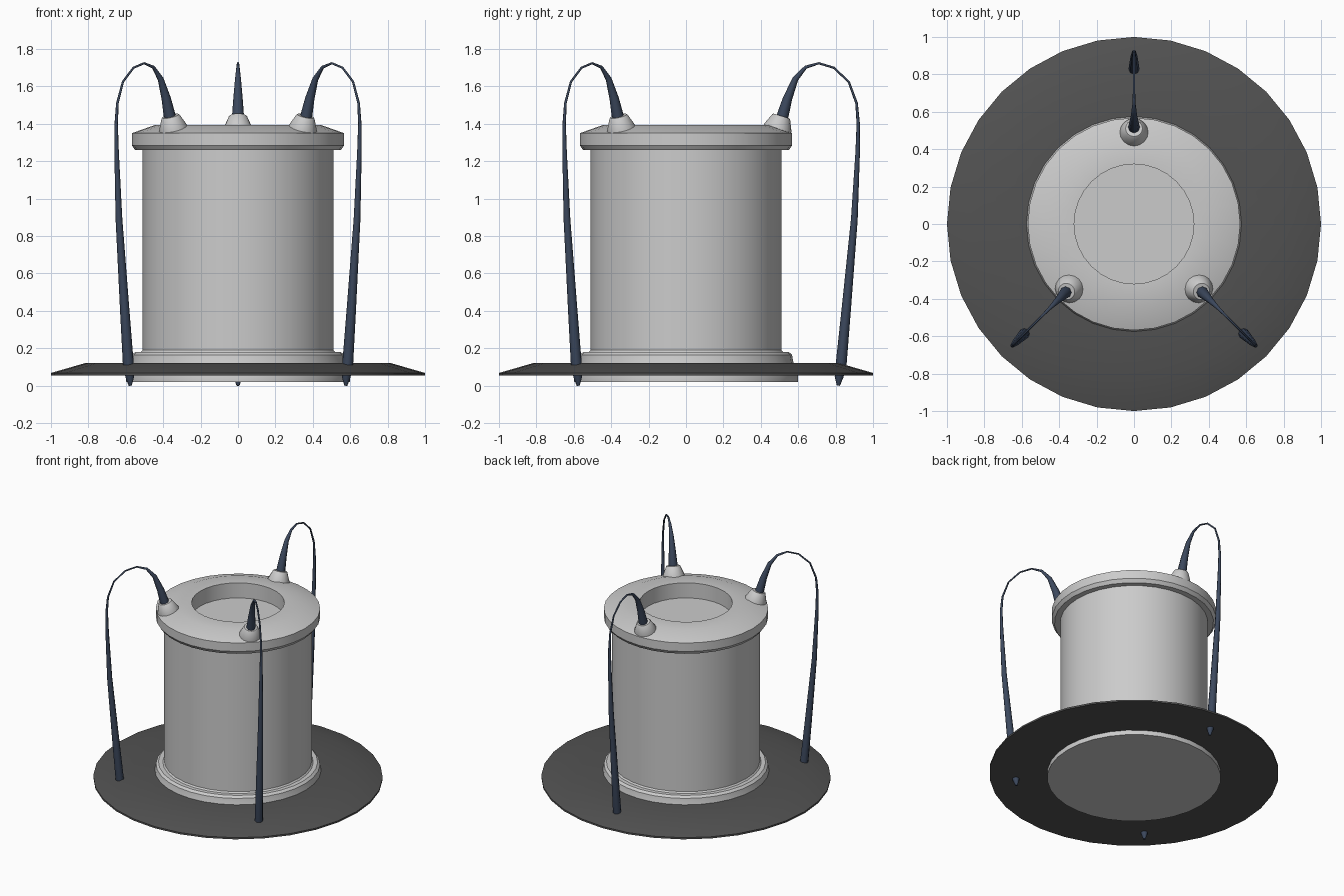
import bpy, bmesh
from math import sin, cos, tau, radians
from mathutils import Matrix

if "Cube" in bpy.data.objects:
    bpy.data.objects.remove(bpy.data.objects["Cube"])


def material(name, rgb):
    m = bpy.data.materials.new(name)
    m.diffuse_color = (*rgb, 1)
    m.use_nodes = True
    m.node_tree.nodes["Principled BSDF"].inputs["Base Color"].default_value = m.diffuse_color
    return m


def finish(bm, name, mat=None, angle=30):
    bmesh.ops.recalc_face_normals(bm, faces=bm.faces)
    me = bpy.data.meshes.new(name)
    bm.to_mesh(me)
    bm.free()
    ob = bpy.data.objects.new(name, me)
    bpy.context.collection.objects.link(ob)
    if mat:
        me.materials.append(mat)
    bpy.ops.object.select_all(action='DESELECT')
    bpy.context.view_layer.objects.active = ob
    ob.select_set(True)
    bpy.ops.object.shade_smooth_by_angle(angle=radians(angle))
    return ob


def skin(bm, rings, closed=False):
    """Join rings of vertices; cap both ends, or join the last to the first."""
    n = len(rings[0])
    pairs = list(zip(rings, rings[1:]))
    if closed:
        pairs.append((rings[-1], rings[0]))
    else:
        bm.faces.new(rings[0])
        bm.faces.new(rings[-1])
    for a, b in pairs:
        for i in range(n):
            j = (i + 1) % n
            bm.faces.new((a[i], a[j], b[j], b[i]))


def lathe(name, profile, sides, mat=None, closed=False, matrix=None):
    bm = bmesh.new()
    rings = [[bm.verts.new((r * cos(tau * i / sides), r * sin(tau * i / sides), z))
              for i in range(sides)] for r, z in profile]
    skin(bm, rings, closed)
    if matrix:
        bm.transform(matrix)
    return finish(bm, name, mat)


def cable(name, path, angle, mat, sides=8):
    """Tapered tube along a planar (radius, z, thickness) path."""
    bm = bmesh.new()
    rings = []
    for k, (r, z, t) in enumerate(path):
        p, q = path[max(k - 1, 0)], path[min(k + 1, len(path) - 1)]
        dx, dz = q[0] - p[0], q[1] - p[1]
        d = (dx * dx + dz * dz) ** 0.5
        nx, nz = dz / d, -dx / d
        rings.append([bm.verts.new((r + nx * t * cos(a), t * sin(a), z + nz * t * cos(a)))
                      for a in (tau * i / sides for i in range(sides))])
    skin(bm, rings)
    bm.transform(Matrix.Rotation(angle, 4, 'Z'))
    return finish(bm, name, mat, 50)


dark = material("dark_plate", (0.085, 0.085, 0.085))
blue = material("cable_blue", (0.045, 0.065, 0.11))

# Wide base plate, a ring around the foot
lathe("base_plate", [(0.5, 0.055), (1.0, 0.055), (1.0, 0.068), (0.82, 0.12), (0.5, 0.12)],
      32, dark, closed=True)

# Drum: foot, barrel, flanged lid with recessed top
lathe("drum", [(0.6, 0.02), (0.6, 0.055), (0.575, 0.12), (0.567, 0.165), (0.55, 0.18),
               (0.52, 0.18), (0.51, 0.19), (0.51, 1.26), (0.55, 1.26), (0.568, 1.285),
               (0.568, 1.35), (0.44, 1.395), (0.32, 1.395), (0.32, 1.28)], 32)

# Three sockets and looping cables
path = [(0.508, 1.41, .031), (0.52, 1.455, .031), (0.543, 1.535, .025), (0.585, 1.64, .016),
        (0.64, 1.703, .009), (0.71, 1.724, .006), (0.79, 1.70, .006), (0.87, 1.625, .006),
        (0.912, 1.51, .007), (0.921, 1.40, .009), (0.918, 1.25, .012), (0.90, 0.89, .018),
        (0.857, 0.41, .025), (0.83, 0.12, .029), (0.818, 0.045, .023), (0.815, 0.0, .008)]
for k, deg in enumerate((90, 225, 315)):
    a = radians(deg)
    place = (Matrix.Rotation(a, 4, 'Z') @ Matrix.Translation((0.49, 0, 1.375))
             @ Matrix.Rotation(radians(17), 4, 'Y'))
    lathe(f"socket_{k}", [(0.076, -0.03), (0.076, 0.005), (0.05, 0.065), (0.045, 0.07)],
          16, matrix=place)
    cable(f"cable_{k}", path, a, blue)
